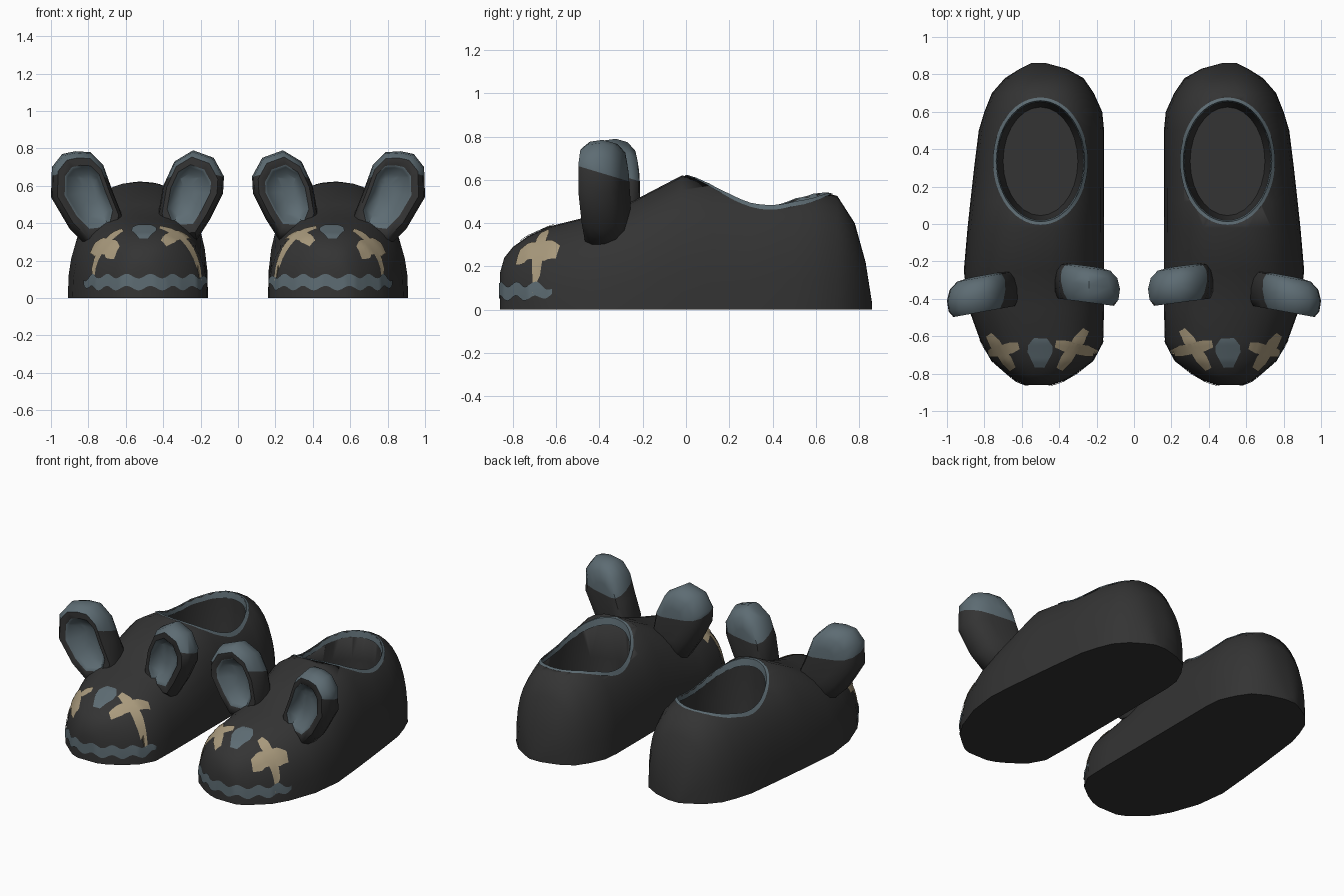
import bpy, bmesh, math
from mathutils import Vector
from mathutils.bvhtree import BVHTree

if "Cube" in bpy.data.objects:
    bpy.data.objects.remove(bpy.data.objects["Cube"])

def material(name, rgb):
    m = bpy.data.materials.new(name)
    m.diffuse_color = (*rgb, 1)
    m.use_nodes = True
    m.node_tree.nodes["Principled BSDF"].inputs["Base Color"].default_value = m.diffuse_color
    return m

CHARCOAL = material("charcoal fabric", (0.034, 0.034, 0.034))
BLUE = material("slate blue trim", (0.11, 0.15, 0.172))
TAN = material("tan stitching", (0.40, 0.325, 0.205))

def make(name, bm, mats, angle=45):
    me = bpy.data.meshes.new(name)
    bm.to_mesh(me)
    bm.free()
    for m in mats:
        me.materials.append(m)
    me.shade_smooth()
    me.set_sharp_from_angle(angle=math.radians(angle))
    ob = bpy.data.objects.new(name, me)
    bpy.context.collection.objects.link(ob)
    return ob

def loft(rings):
    """Closed rings of points joined into a capped solid."""
    bm = bmesh.new()
    vs = [[bm.verts.new(p) for p in r] for r in rings]
    n = len(vs[0])
    for a, b in zip(vs, vs[1:]):
        for i in range(n):
            bm.faces.new((a[i], a[(i + 1) % n], b[(i + 1) % n], b[i]))
    bm.faces.new(vs[0])
    bm.faces.new(vs[-1])
    bmesh.ops.recalc_face_normals(bm, faces=bm.faces)
    return bm

def plate(name, rows, mat, inside):
    """Thin sheet through a grid of points, facing away from a point inside."""
    bm = bmesh.new()
    vs = [[bm.verts.new(p) for p in r] for r in rows]
    for a, b in zip(vs, vs[1:]):
        for i in range(len(a) - 1):
            bm.faces.new((a[i], a[i + 1], b[i + 1], b[i]))
    bm.normal_update()
    for f in bm.faces:
        if f.normal.dot(f.calc_center_median() - Vector(inside)) < 0:
            f.normal_flip()
    return make(name, bm, [mat])

parts = []

# Slipper body: cross-sections (y, outer x, inner x, height) from toe to heel
SECTIONS = [(-.86, .58, .44, .17), (-.84, .63, .38, .24), (-.80, .68, .31, .29),
            (-.73, .76, .22, .34), (-.63, .82, .165, .385), (-.45, .885, .16, .43),
            (-.25, .91, .16, .50), (-.02, .89, .16, .62), (.12, .875, .16, .605),
            (.30, .855, .16, .58), (.50, .83, .16, .575), (.60, .80, .17, .555),
            (.70, .76, .215, .525), (.78, .69, .27, .40), (.83, .61, .36, .22),
            (.86, .55, .47, .03)]

def section(y, xo, xi, h, n=18):
    c, w, pts = (xo + xi) / 2, (xo - xi) / 2, []
    for i in range(n + 1):
        t = math.pi * i / n
        co, si = math.cos(t), max(0, math.sin(t))
        pts.append((c + w * math.copysign(abs(co) ** .8, co), y, h * si ** .8))
    return pts

bm = loft([section(*s) for s in SECTIONS])
tree = BVHTree.FromBMesh(bm)
body = make("slipper_body", bm, [CHARCOAL], 50)

def on_surface(origin, direction, lift=.005):
    origin = Vector(origin)
    hit, nor, _, _ = tree.ray_cast(origin, Vector(direction))
    if hit is None:
        hit, nor, _, _ = tree.find_nearest(Vector((origin.x, origin.y, .25)))
    return hit + nor * lift

# Foot opening cut out of the body
OX, OY = .50, .335
def oval(a, b, z, n=28):
    return [(OX + a * math.cos(2 * math.pi * i / n), OY + b * math.sin(2 * math.pi * i / n), z)
            for i in range(n)]

cutter = make("opening_cutter", loft([oval(.20, .29, .07), oval(.235, .325, .35),
                                      oval(.235, .325, .95)]), [CHARCOAL])
cutter.hide_render = True
mod = body.modifiers.new("opening", 'BOOLEAN')
mod.object, mod.operation, mod.solver = cutter, 'DIFFERENCE', 'EXACT'
dg = bpy.context.evaluated_depsgraph_get()
body.data = bpy.data.meshes.new_from_object(body.evaluated_get(dg))
body.modifiers.clear()
bpy.data.objects.remove(cutter)
parts.append(body)

# Trim around the opening, folding down inside it
rim = []
for a, b, drop in ((.25, .34, 0), (.233, .323, 0), (.225, .315, .045)):
    ring = [on_surface(p, (0, 0, -1)) - Vector((0, 0, drop)) for p in oval(a, b, 2, 56)]
    rim.append(ring + ring[:1])
parts.append(plate("opening_trim", rim, BLUE, (OX, OY, -5)))

# Face details laid on the toe
def strip(name, p0, p1, widths, mat, n=12):
    p0, p1 = Vector(p0), Vector(p1)
    side = Vector((-(p1 - p0).y, (p1 - p0).x)).normalized()
    rows = []
    for i in range(n + 1):
        f = i / n * (len(widths) - 1)
        k = min(int(f), len(widths) - 2)
        w = widths[k] + (widths[k + 1] - widths[k]) * (f - k)
        row = [p0.lerp(p1, i / n) + side * w * j / 2 for j in (-2, -1, 0, 1, 2)]
        rows.append([on_surface((q.x, q.y, 2), (0, 0, -1)) for q in row])
    parts.append(plate(name, rows, mat, (.51, -.4, 0)))

ARM = (.018, .03, .027, .03, .018)
strip("outer_eye_stroke_a", (.775, -.59), (.645, -.775), ARM, TAN)
strip("outer_eye_stroke_b", (.615, -.65), (.775, -.69), ARM, TAN)
strip("inner_eye_stroke_a", (.26, -.565), (.40, -.775), ARM, TAN)
strip("inner_eye_stroke_b", (.42, -.64), (.20, -.69), ARM, TAN)
strip("nose", (.50, -.61), (.505, -.765), (.035, .065, .065, .045, .025), BLUE)

rows, N = [], 84
for i in range(N + 1):
    t = math.radians(200 + 140 * i / N)
    d = Vector((math.cos(t), math.sin(t), 0))
    wave = .085 + .012 * math.sin(i / N * 7 * 2 * math.pi)
    half = .032 * min(1, .35 + 8 * min(i, N - i) / N)
    rows.append([on_surface(Vector((.50, -.5, wave + half * k)) + d * 2, -d) for k in (-1, 0, 1)])
parts.append(plate("wavy_mouth", rows, BLUE, (.50, -.4, .05)))

# Ears: outline in the front plane, stepped rings from back to hollow front
EAR_RINGS = [(.45, .10), (.75, .09), (.93, .055), (1, 0), (.96, -.06), (.84, -.095),
             (.66, -.095), (.60, -.08), (.45, -.045), (.2, -.03)]

def ear(name, outline, cx, cz, cy, shear):
    rings = [[(cx + (x - cx) * s, cy + d + shear * (x - cx) * s, cz + (z - cz) * s)
              for x, z in outline] for s, d in EAR_RINGS]
    bm = loft(rings)
    layer = bm.faces.layers.int.new("zone")
    n = len(outline)
    bm.faces.ensure_lookup_table()
    for i, f in enumerate(bm.faces):
        band = i // n
        if i == len(bm.faces) - 1 or (band >= 6 and i < len(bm.faces) - 2):
            f[layer] = 2          # hollow lining
        elif band == 5:
            f[layer] = 1          # dark border of the hollow
    co, no = Vector((cx, cy, .625)), Vector((0, .3, 1))
    bmesh.ops.bisect_plane(bm, geom=bm.verts[:] + bm.edges[:] + bm.faces[:],
                           plane_co=co, plane_no=no)
    for f in bm.faces:
        tip = (f.calc_center_median() - co).dot(no) > 0
        f.material_index = int(f[layer] == 2 or (f[layer] == 0 and tip))
    parts.append(make(name, bm, [CHARCOAL, BLUE], 50))

ear("outer_ear", [(.80, .27), (.90, .37), (1.0, .54), (.995, .70), (.94, .77), (.87, .785),
                  (.79, .78), (.72, .71), (.67, .57), (.61, .42), (.64, .29)],
    .785, .565, -.37, -.18)
ear("inner_ear", [(.22, .31), (.15, .42), (.08, .56), (.075, .65), (.13, .75), (.24, .79),
                  (.34, .73), (.40, .60), (.43, .43), (.38, .30)],
    .28, .565, -.32, .13)

# Mirrored left slipper
for ob in parts:
    bm = bmesh.new()
    bm.from_mesh(ob.data)
    for v in bm.verts:
        v.co.x *= -1
    bmesh.ops.reverse_faces(bm, faces=bm.faces)
    make("left_" + ob.name, bm, list(ob.data.materials))
    ob.name = "right_" + ob.name
